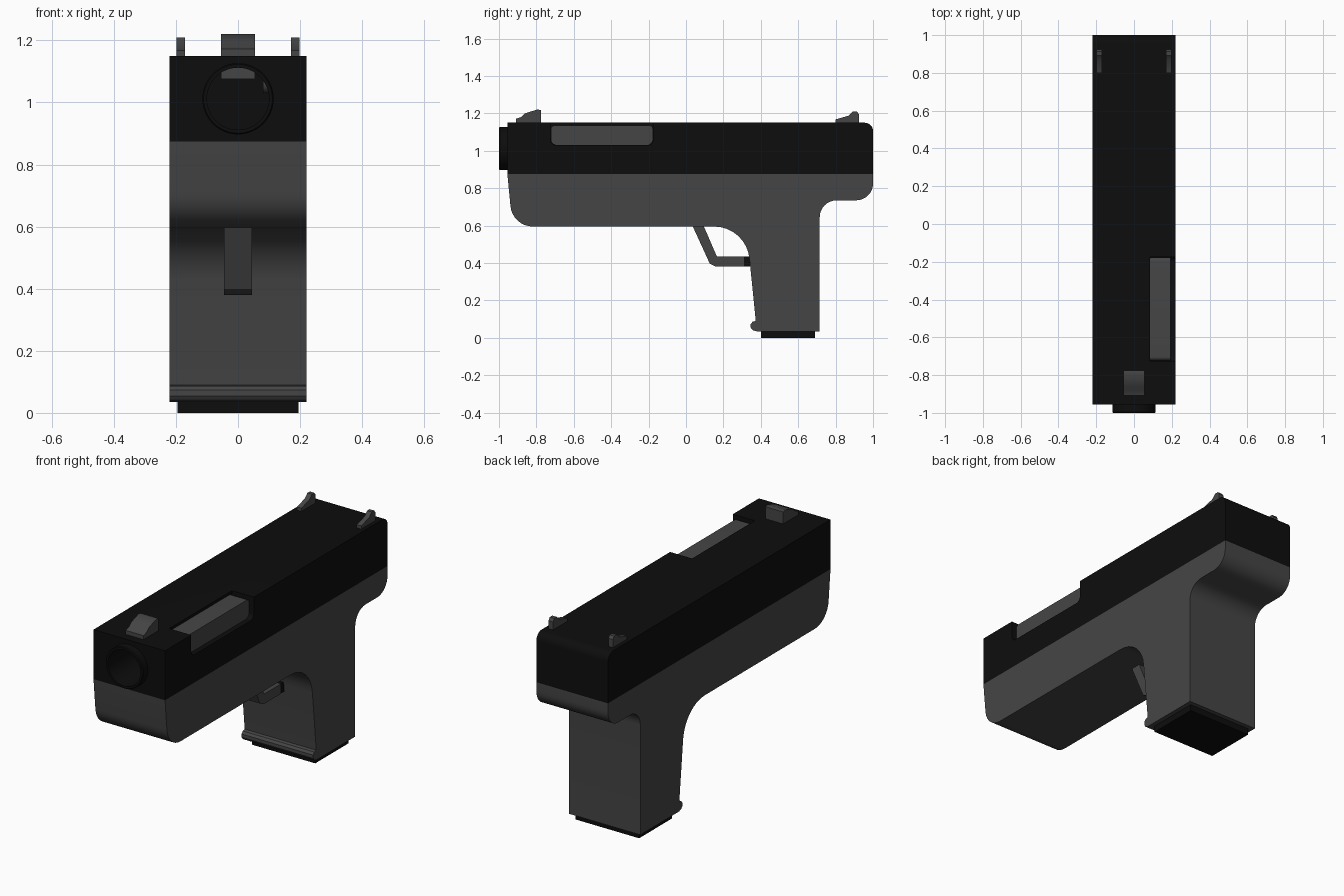
import bpy, bmesh, math
from mathutils import Vector

if "Cube" in bpy.data.objects:
    bpy.data.objects.remove(bpy.data.objects["Cube"])


def material(name, v):
    m = bpy.data.materials.new(name)
    m.diffuse_color = (v, v, v, 1)
    m.use_nodes = True
    m.node_tree.nodes["Principled BSDF"].inputs["Base Color"].default_value = m.diffuse_color
    return m


BLACK = material("black steel", 0.004)
GRAY = material("dark gray polymer", 0.06)


def fillet(points, steps=8):
    """Round each (y, z, radius) corner of a profile; radius 0 stays sharp."""
    out = []
    for i, (y, z, r) in enumerate(points):
        p = Vector((y, z))
        if r == 0:
            out.append(p)
            continue
        a = (Vector(points[i - 1][:2]) - p).normalized()
        b = (Vector(points[(i + 1) % len(points)][:2]) - p).normalized()
        half = a.angle(b) / 2
        start, end = p + a * r / math.tan(half), p + b * r / math.tan(half)
        c = p + (a + b).normalized() * r / math.sin(half)
        s, e = start - c, end - c
        total = s.angle(e)
        for k in range(steps + 1):
            t = k / steps
            v = s * math.sin((1 - t) * total) + e * math.sin(t * total)
            out.append(c + v / math.sin(total))
    return out


def finish(name, bm, mat):
    bmesh.ops.recalc_face_normals(bm, faces=bm.faces)
    me = bpy.data.meshes.new(name)
    bm.to_mesh(me)
    bm.free()
    me.materials.append(mat)
    ob = bpy.data.objects.new(name, me)
    bpy.context.collection.objects.link(ob)
    return ob


def plate(name, points, x0, x1, mat):
    """Extrude a side profile across x."""
    bm = bmesh.new()
    face = bm.faces.new([bm.verts.new((x0, p.x, p.y)) for p in fillet(points)])
    new = bmesh.ops.extrude_face_region(bm, geom=[face])["geom"]
    bmesh.ops.translate(bm, vec=(x1 - x0, 0, 0),
                        verts=[g for g in new if isinstance(g, bmesh.types.BMVert)])
    return finish(name, bm, mat)


def tube(name, rings, mat, closed, z=1.012, n=48):
    """Lathe (radius, y) rings around the bore axis."""
    bm = bmesh.new()
    loops = [[bm.verts.new((r * math.cos(2 * math.pi * k / n), y,
                            z + r * math.sin(2 * math.pi * k / n))) for k in range(n)]
             for r, y in rings]
    pairs = list(zip(loops, loops[1:]))
    if closed:
        pairs.append((loops[-1], loops[0]))
    else:
        bm.faces.new(loops[0])
        bm.faces.new(loops[-1])
    for a, b in pairs:
        for k in range(n):
            bm.faces.new((a[k], a[(k + 1) % n], b[(k + 1) % n], b[k]))
    return finish(name, bm, mat)


def cut(ob, cutter):
    bpy.context.view_layer.objects.active = ob
    mod = ob.modifiers.new("cut", "BOOLEAN")
    mod.operation, mod.solver, mod.object = "DIFFERENCE", "EXACT", cutter
    bpy.ops.object.modifier_apply(modifier=mod.name)
    bpy.data.objects.remove(cutter)


# Slide with ejection notch and bore
slide = plate("slide", [(-0.955, 0.875, 0), (1.0, 0.875, 0), (1.0, 1.15, 0.045),
                        (-0.955, 1.15, 0)], -0.22, 0.22, BLACK)
cut(slide, plate("notch_cutter", [(-0.725, 1.03, 0.03), (-0.175, 1.03, 0.03),
                                  (-0.175, 1.3, 0), (-0.725, 1.3, 0)], 0.085, 0.4, BLACK))
cut(slide, tube("bore_cutter", [(0.1, -1.1), (0.1, -0.6)], BLACK, False))

# Muzzle ring and chamber block in the notch
tube("muzzle", [(0.115, -0.95), (0.115, -0.995), (0.111, -1.0), (0.1, -1.0), (0.1, -0.95)],
     BLACK, True)
plate("chamber_block", [(-0.723, 1.031, 0.03), (-0.177, 1.031, 0.03),
                        (-0.177, 1.135, 0.02), (-0.723, 1.135, 0.02)], 0.08, 0.192, GRAY)

# Frame and grip in one side profile
plate("frame", [(-0.955, 0.875, 0), (-0.928, 0.595, 0.12), (0.322, 0.595, 0.19),
                (0.373, 0.09, 0), (0.356, 0.086, 0), (0.346, 0.073, 0), (0.346, 0.055, 0),
                (0.356, 0.041, 0), (0.376, 0.035, 0), (0.715, 0.035, 0),
                (0.715, 0.735, 0.09), (1.0, 0.735, 0.09), (1.0, 0.875, 0)],
      -0.22, 0.22, GRAY)
plate("magazine_base", [(0.40, 0, 0), (0.69, 0, 0), (0.69, 0.06, 0), (0.40, 0.06, 0)],
      -0.195, 0.195, BLACK)

# Trigger guard and its dark rear end
plate("trigger_guard", [(0.025, 0.62, 0), (0.127, 0.397, 0), (0.16, 0.38, 0),
                        (0.31, 0.38, 0), (0.31, 0.435, 0), (0.165, 0.435, 0),
                        (0.085, 0.62, 0)], -0.045, 0.045, GRAY)
plate("guard_end", [(0.31, 0.382, 0), (0.36, 0.382, 0), (0.36, 0.435, 0),
                    (0.31, 0.435, 0)], -0.044, 0.044, BLACK)

# Sights
plate("front_sight", [(-0.908, 1.075, 0), (-0.775, 1.075, 0), (-0.775, 1.217, 0),
                      (-0.795, 1.221, 0), (-0.86, 1.2, 0), (-0.883, 1.18, 0),
                      (-0.908, 1.172, 0)], -0.055, 0.055, GRAY)
for side, name in ((-1, "rear_sight_left"), (1, "rear_sight_right")):
    plate(name, [(0.8, 1.12, 0), (0.925, 1.12, 0), (0.925, 1.195, 0), (0.914, 1.21, 0),
                 (0.892, 1.21, 0), (0.868, 1.187, 0), (0.8, 1.168, 0)],
          side * 0.17, side * 0.198, GRAY)

# Smooth the rounded corners, keep edges sharp
for ob in bpy.data.objects:
    ob.select_set(True)
bpy.context.view_layer.objects.active = slide
bpy.ops.object.shade_smooth_by_angle(angle=math.radians(30))
